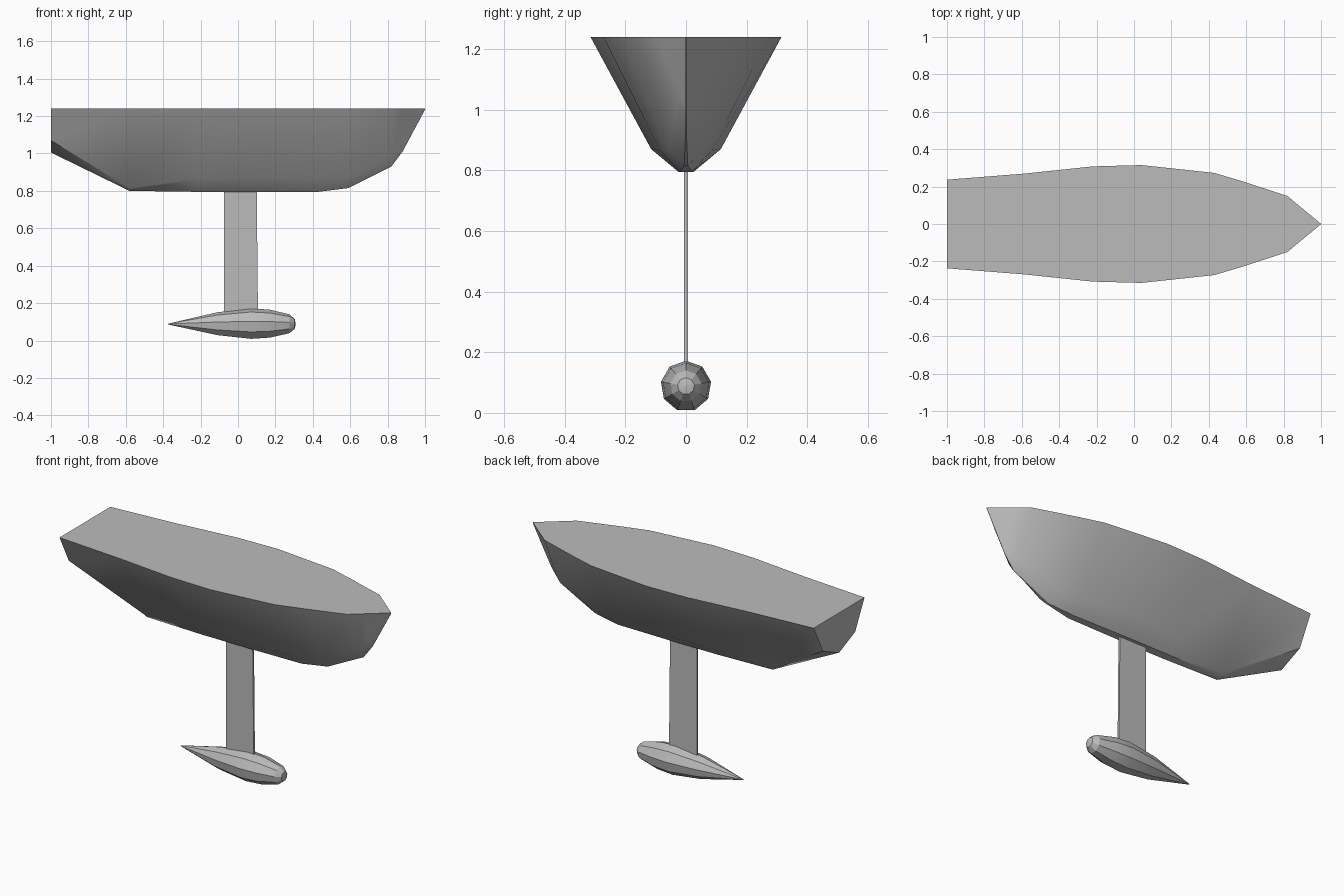
import bpy, bmesh, math

cube = bpy.data.objects.get("Cube")
if cube:
    bpy.data.objects.remove(cube)

grey = bpy.data.materials.new("plain_grey")
grey.use_nodes = True
colour = (0.5, 0.5, 0.5, 1)
grey.diffuse_color = colour
grey.node_tree.nodes["Principled BSDF"].inputs["Base Color"].default_value = colour


def finish(name, bm, angle):
    bmesh.ops.remove_doubles(bm, verts=bm.verts, dist=0.0005)
    bmesh.ops.recalc_face_normals(bm, faces=bm.faces)
    mesh = bpy.data.meshes.new(name)
    bm.to_mesh(mesh)
    bm.free()
    mesh.materials.append(grey)
    obj = bpy.data.objects.new(name, mesh)
    bpy.context.collection.objects.link(obj)
    bpy.ops.object.select_all(action="DESELECT")
    obj.select_set(True)
    bpy.context.view_layer.objects.active = obj
    bpy.ops.object.shade_smooth_by_angle(angle=math.radians(angle))
    return obj


def loft(bm, rings):
    """Skin closed rings of equal length and cap both ends."""
    loops = [[bm.verts.new(p) for p in ring] for ring in rings]
    for a, b in zip(loops, loops[1:]):
        for i in range(len(a)):
            j = (i + 1) % len(a)
            bm.faces.new((a[i], a[j], b[j], b[i]))
    bm.faces.new(loops[0])
    bm.faces.new(loops[-1])


# Hull stations: x, deck half width, chine (y, z), keel (y, z)
DECK = 1.24
stations = [
    (-1.00, 0.237, (0.150, 1.07), (0.001, 1.005)),
    (-0.58, 0.270, (0.035, 0.815), (0.020, 0.80)),
    (-0.22, 0.308, (0.105, 0.865), (0.025, 0.795)),
    (0.04, 0.315, (0.115, 0.87), (0.025, 0.795)),
    (0.43, 0.273, (0.085, 0.865), (0.020, 0.795)),
    (0.59, 0.225, (0.060, 0.87), (0.006, 0.815)),
    (0.82, 0.150, (0.035, 0.98), (0.001, 0.93)),
    (0.88, 0.100, (0.020, 1.06), (0.001, 1.01)),
    (1.00, 0.001, (0.001, 1.237), (0.001, 1.235)),
]
rings = []
for x, deck, chine, keel in stations:
    half = [(deck, DECK), chine, keel]
    rings.append([(x, y, z) for y, z in half] + [(x, -y, z) for y, z in reversed(half)])
bm = bmesh.new()
loft(bm, rings)
finish("hull", bm, 28)

# Keel fin, a thin flat blade
bm = bmesh.new()
loft(bm, [[(x, y, z) for x, y in ((-0.075, -0.006), (front, -0.006), (front, 0.006), (-0.075, 0.006))]
          for front, z in ((0.107, 0.12), (0.10, 0.82))])
finish("keel_fin", bm, 30)

# Ballast bulb, a faceted teardrop
SIDES = 9
profile = [(-0.375, 0.002), (-0.11, 0.063), (0.07, 0.084), (0.17, 0.077),
           (0.275, 0.052), (0.303, 0.028), (0.308, 0.004)]
bm = bmesh.new()
loft(bm, [[(x, r * math.sin(math.tau * i / SIDES), 0.088 + r * math.cos(math.tau * i / SIDES))
           for i in range(SIDES)] for x, r in profile])
finish("ballast_bulb", bm, 25)
